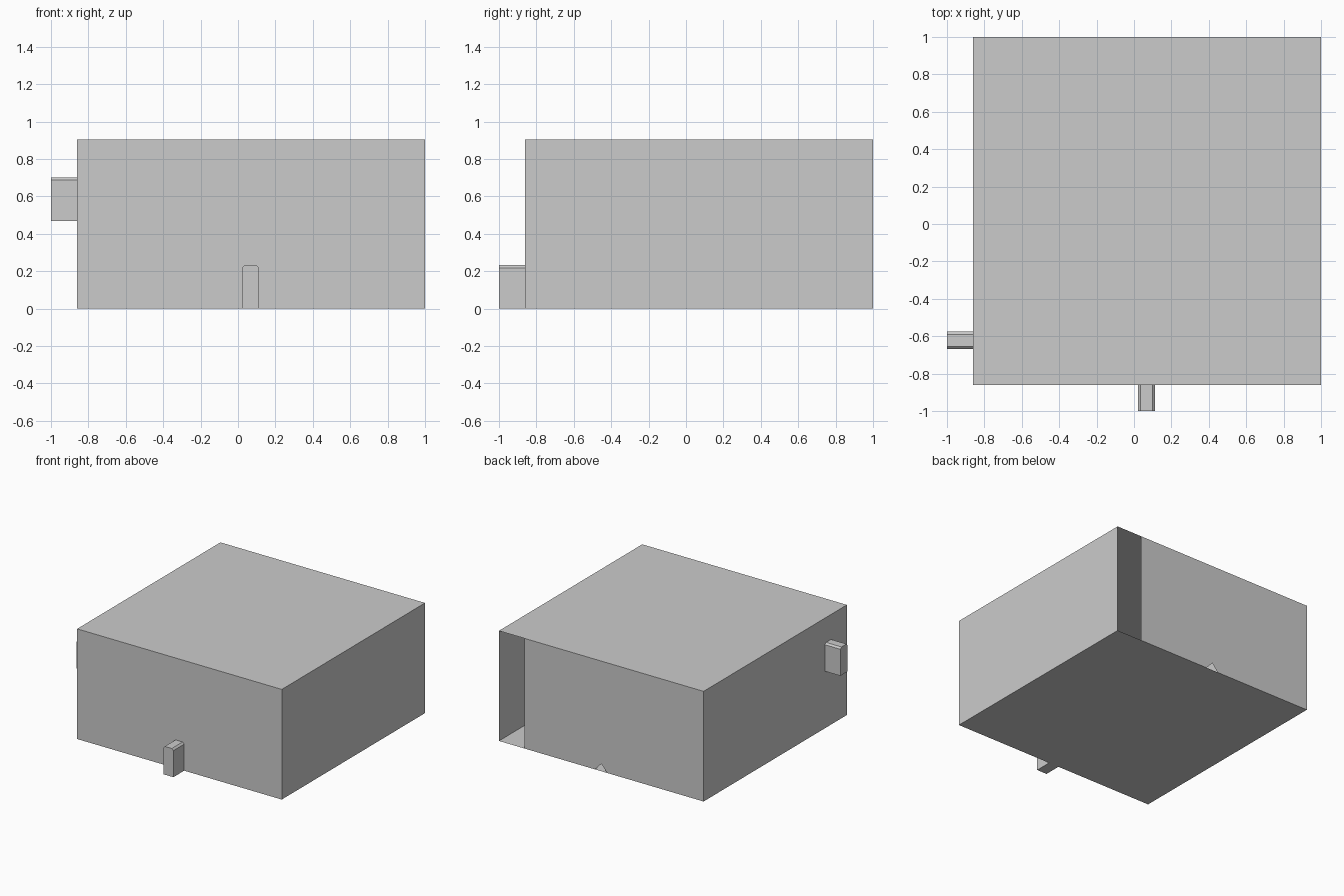
import bpy, bmesh
from math import sin, cos, pi

if "Cube" in bpy.data.objects:
    bpy.data.objects.remove(bpy.data.objects["Cube"])

X0, X1, Y0, Y1, H = -0.86, 1.0, -0.86, 1.0, 0.905


def make(name, build):
    bm = bmesh.new()
    build(bm)
    me = bpy.data.meshes.new(name)
    bm.to_mesh(me)
    bm.free()
    ob = bpy.data.objects.new(name, me)
    bpy.context.collection.objects.link(ob)
    return ob


# Thin hollow room: floor, ceiling, front and both sides; the back stays open
def shell(bm):
    r = bmesh.ops.create_cube(bm, size=1)
    for v in r["verts"]:
        v.co.x = X0 if v.co.x < 0 else X1
        v.co.y = Y0 if v.co.y < 0 else Y1
        v.co.z = 0 if v.co.z < 0 else H
    bm.normal_update()
    back = [f for f in bm.faces if f.normal.y > 0.9]
    bmesh.ops.delete(bm, geom=back, context="FACES_ONLY")


make("room_shell", shell)


# Back wall: stops short of the right side, with an arched doorway
def back_wall(bm):
    cx, hw, spring, rise, n = 0.072, 0.055, 0.09, 0.095, 12
    pts = [(X0, 0), (X0, H), (0.77, H), (0.77, 0), (cx + hw, 0)]
    pts += [(cx + hw * cos(pi * i / n), spring + rise * sin(pi * i / n))
            for i in range(n + 1)]
    pts += [(cx - hw, 0)]
    bm.faces.new([bm.verts.new((x, Y1, z)) for x, z in pts])
    bmesh.ops.triangulate(bm, faces=bm.faces[:])


make("back_wall", back_wall)


# Small blocks with chamfered top edges, standing out of the front and left walls
def block(name, centre, z0, side):
    w, h, c = 0.046, 0.232, 0.014
    prof = [(-w, 0), (w, 0), (w, h - c), (w - c, h), (c - w, h), (-w, h - c)]

    def build(bm):
        def place(u, z, d):
            return (d, centre + u, z0 + z) if side else (centre + u, d, z0 + z)
        face = bm.faces.new([bm.verts.new(place(u, z, -1.0)) for u, z in prof])
        r = bmesh.ops.extrude_face_region(bm, geom=[face], use_keep_orig=True)
        vs = [g for g in r["geom"] if isinstance(g, bmesh.types.BMVert)]
        bmesh.ops.translate(bm, verts=vs, vec=(0.14, 0, 0) if side else (0, 0.14, 0))
        bmesh.ops.recalc_face_normals(bm, faces=bm.faces[:])

    make(name, build)


block("front_block", 0.067, 0.0, False)
block("left_block", -0.622, 0.468, True)
